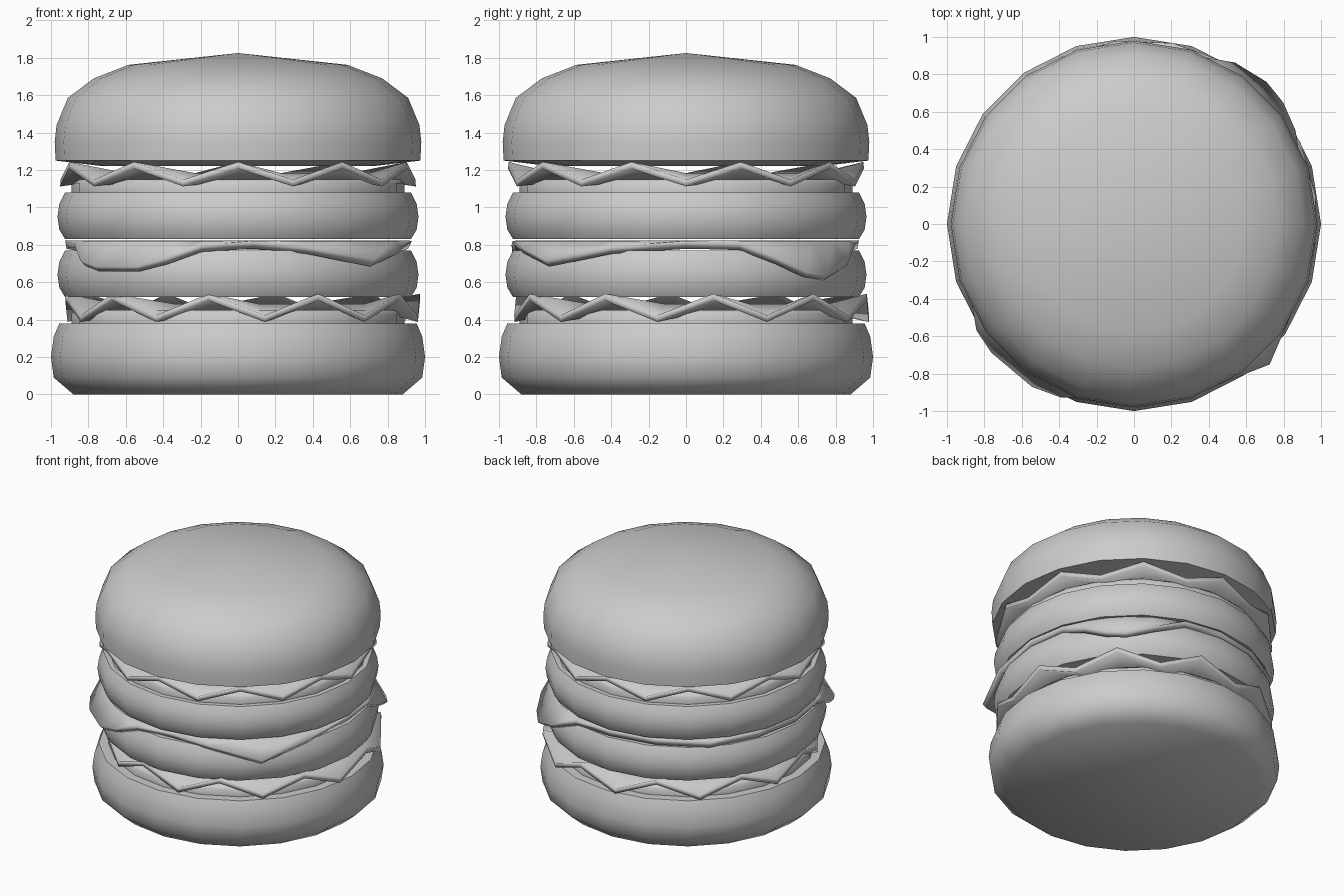
import bpy, bmesh
from math import sin, cos, pi, radians

if "Cube" in bpy.data.objects:
    bpy.data.objects.remove(bpy.data.objects["Cube"])

SIDES = 20


def finish(name, bm, angle=50):
    bmesh.ops.recalc_face_normals(bm, faces=bm.faces)
    me = bpy.data.meshes.new(name)
    bm.to_mesh(me)
    bm.free()
    ob = bpy.data.objects.new(name, me)
    bpy.context.collection.objects.link(ob)
    bpy.ops.object.select_all(action='DESELECT')
    ob.select_set(True)
    bpy.context.view_layer.objects.active = ob
    bpy.ops.object.shade_smooth_by_angle(angle=radians(angle))
    return ob


def bridge(bm, a, b):
    n = len(a)
    for i in range(n):
        bm.faces.new((a[i], a[(i + 1) % n], b[(i + 1) % n], b[i]))


def fan(bm, ring, tip):
    for i in range(len(ring)):
        bm.faces.new((ring[i], ring[(i + 1) % len(ring)], tip))


def lathe(name, profile, z0=0.0, peak=None):
    """Round layer from (radius, height) points, capped at both ends."""
    bm = bmesh.new()
    rings = [[bm.verts.new((r * cos(2 * pi * i / SIDES), r * sin(2 * pi * i / SIDES), z + z0))
              for i in range(SIDES)] for r, z in profile]
    for a, b in zip(rings, rings[1:]):
        bridge(bm, a, b)
    bm.faces.new(rings[0])
    if peak is None:
        bm.faces.new(rings[-1])
    else:
        fan(bm, rings[-1], bm.verts.new((0, 0, peak)))
    return finish(name, bm)


def sheet(name, rim, inner, z_in, thick, shift=(0, 0)):
    """Thin leaf: flat middle, rim given as (angle in degrees, radius, height)."""
    bm = bmesh.new()
    dx, dy = shift

    def vert(a, r, z):
        return bm.verts.new((r * cos(radians(a)) + dx, r * sin(radians(a)) + dy, z))

    outer = [vert(*p) for p in rim]
    mid = [vert(a, inner, z_in) for a, r, z in rim]
    bridge(bm, outer, mid)
    fan(bm, mid, vert(0, 0, z_in))
    ob = finish(name, bm, 40)
    mod = ob.modifiers.new("thickness", 'SOLIDIFY')
    mod.thickness = thick
    mod.offset = 0
    return ob


def zigzag(turn, radius, low, high, count=20):
    return [(turn + 360 / count * i, radius, high if i % 2 else low) for i in range(count)]


# Buns
lathe("bottom_bun", [(0.88, 0), (0.985, 0.09), (1.0, 0.2), (0.985, 0.31), (0.955, 0.38)])
lathe("top_bun", [(0.72, 1.22), (0.975, 1.25), (0.98, 1.35), (0.97, 1.44), (0.91, 1.585),
                  (0.77, 1.69), (0.585, 1.762)], peak=1.825)

# Patties
patty = [(0.925, 0), (0.955, 0.05), (0.965, 0.12), (0.955, 0.19), (0.925, 0.25)]
lathe("lower_patty", patty, 0.52)
lathe("upper_patty", patty, 0.83)

# Tomato layers
for name, z in (("lower_tomato", 0.38), ("upper_tomato", 1.08)):
    lathe(name, [(0.89, 0), (0.89, 0.05), (0.87, 0.07)], z)

# Zigzag lettuce leaves
sheet("lower_lettuce", zigzag(-11, 0.955, 0.405, 0.52), 0.74, 0.465, 0.036, (0.025, 0.03))
sheet("upper_lettuce", zigzag(0, 0.95, 1.13, 1.225), 0.74, 1.165, 0.036)

# Cheese slice with drooping corners
cheese = [(0, .92, .80), (18, .93, .79), (30, .98, .71), (39, 1.01, .64), (47, 1.02, .62),
          (58, 1.0, .68), (72, .94, .785), (90, .92, .80), (112, .92, .80), (135, .94, .79),
          (158, .92, .80), (180, .92, .80), (203, .94, .785), (214, 1.0, .70), (222, 1.01, .67),
          (238, 1.01, .67), (247, .99, .71), (258, .94, .78), (275, .92, .80), (293, .95, .77),
          (314, 1.03, .70), (335, .95, .77)]
sheet("cheese", cheese, 0.91, 0.80, 0.045)
